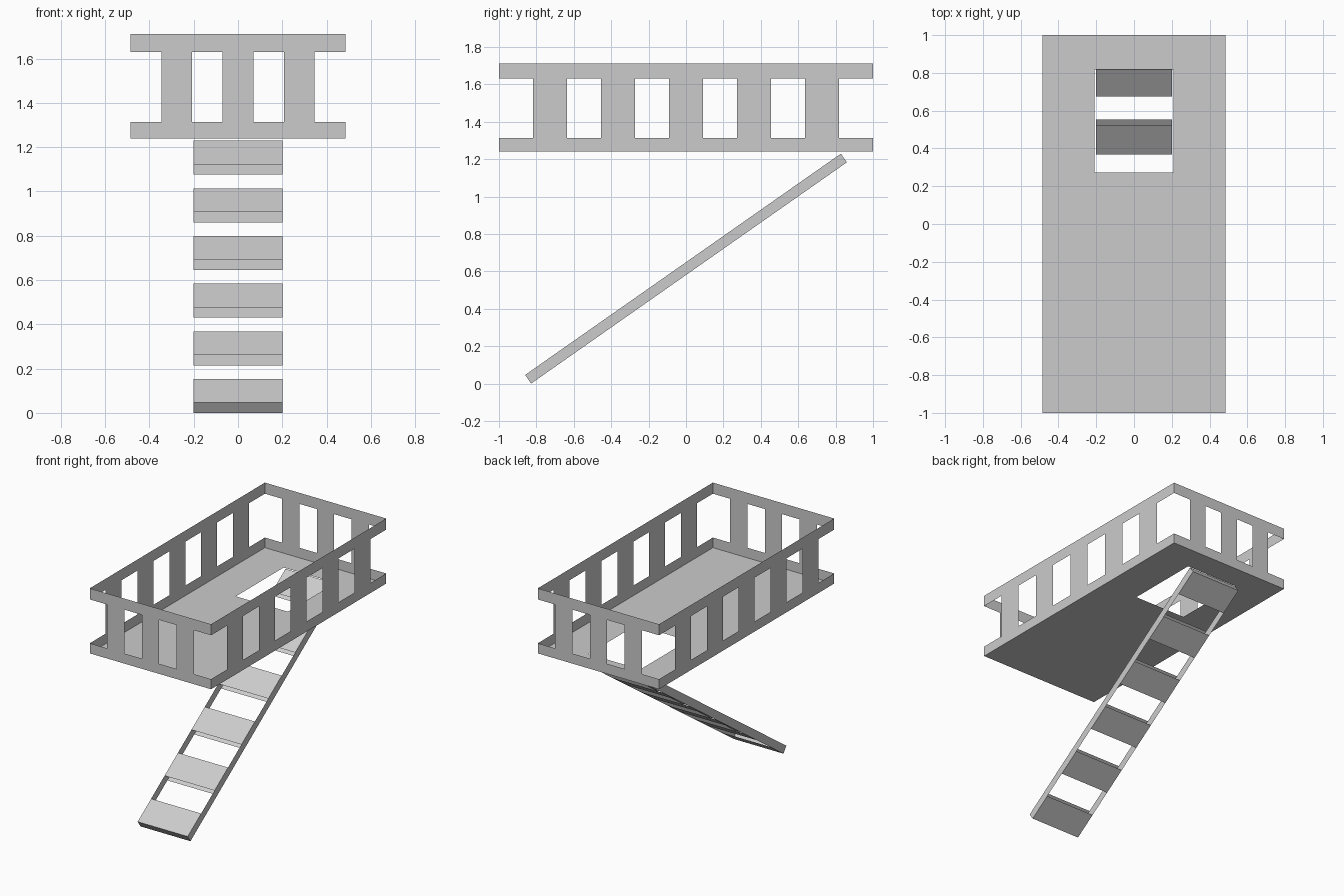
import bpy, bmesh
from mathutils import Vector as V

if "Cube" in bpy.data.objects:
    bpy.data.objects.remove(bpy.data.objects["Cube"])


def sheets(name, patches):
    """Build one object of thin sheets. Each patch: origin, u, v, us, vs, solid(i, j)."""
    bm = bmesh.new()
    for o, u, v, us, vs, solid in patches:
        o, u, v = V(o), V(u), V(v)
        for i in range(len(us) - 1):
            for j in range(len(vs) - 1):
                if solid(i, j):
                    ring = [(i, j), (i + 1, j), (i + 1, j + 1), (i, j + 1)]
                    bm.faces.new([bm.verts.new(o + u * us[a] + v * vs[b]) for a, b in ring])
    bmesh.ops.remove_doubles(bm, verts=bm.verts[:], dist=0.0005)
    me = bpy.data.meshes.new(name)
    bm.to_mesh(me)
    bm.free()
    ob = bpy.data.objects.new(name, me)
    bpy.context.collection.objects.link(ob)
    return ob


def split(n):
    return [k / n for k in range(n + 1)]


full = lambda i, j: True
W, L, Z0, Z1 = 0.485, 1.0, 1.24, 1.71

# platform floor with the hatch opening
sheets("platform_floor", [((-W, -L, Z0), (2 * W, 0, 0), (0, 2 * L, 0), split(7), split(11),
                           lambda i, j: not (2 <= i <= 4 and 7 <= j <= 9))])

# railings: bottom band, evenly spaced posts, top band
bands = [0, 0.073, 0.39, Z1 - Z0]
posts = lambda i, j: j != 1 or i % 2 == 1
for name, origin, u, n in [
        ("front_railing", (-W, -L, Z0), (2 * W, 0, 0), 7),
        ("back_railing", (W, L, Z0), (-2 * W, 0, 0), 7),
        ("right_railing", (W, -L, Z0), (0, 2 * L, 0), 11),
        ("left_railing", (-W, L, Z0), (0, -2 * L, 0), 11)]:
    sheets(name, [(origin, u, (0, 0, 1), split(n), bands, posts)])

# sloping ladder: hollow treads between two side sheets, capped ends
H = 0.2
run = V((0, 1.688, 1.183))
down = V((0, 0.032, -0.046))
top = V((0, -0.86, 0.046))
bottom = top + down
x = V((1, 0, 0))
one = [0, 1]
rungs = lambda i, j: j % 2 == 0
sheets("ladder_treads", [
    (top - x * H, x * 2 * H, run, one, split(11), rungs),
    (bottom + x * H, -x * 2 * H, run, one, split(11), rungs),
    (bottom - x * H, x * 2 * H, -down, one, one, full),
    (bottom + run + x * H, -x * 2 * H, -down, one, one, full)])
sheets("ladder_sides", [
    (bottom + x * H, run, -down, split(11), one, full),
    (bottom + run - x * H, -run, -down, split(11), one, full)])
